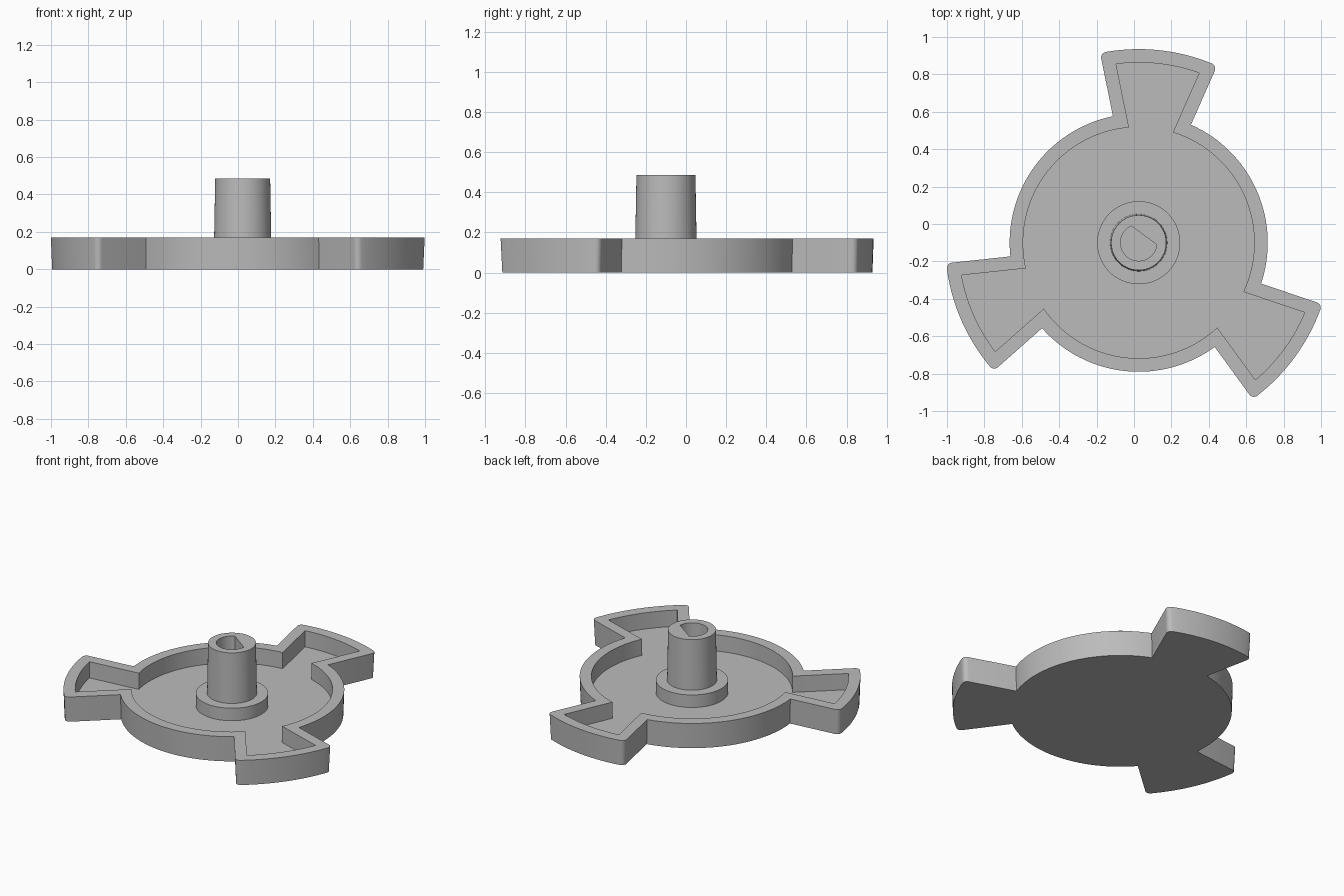
import bpy, bmesh
from math import sin, cos, asin, pi, radians
from mathutils import Vector

CENTRE = Vector((0.025, -0.10, 0))
LOBE_ANGLE = radians(83.8)      # direction of the first lobe
LOBE_HALF = radians(17.7)       # half of a lobe's sweep
HUB_R, LOBE_R = 0.69, 1.035
RIM_Z, FLOOR_Z, WALL = 0.17, 0.06, 0.072

if "Cube" in bpy.data.objects:
    bpy.data.objects.remove(bpy.data.objects["Cube"], do_unlink=True)

grey = bpy.data.materials.new("plain_grey")
grey.use_nodes = True
grey.diffuse_color = (0.5, 0.5, 0.5, 1)
grey.node_tree.nodes["Principled BSDF"].inputs["Base Color"].default_value = (0.5, 0.5, 0.5, 1)


def polar(r, a):
    return Vector((r * cos(a), r * sin(a), 0))


def arc(r, a0, a1, n, centre=Vector((0, 0, 0))):
    return [centre + polar(r, a0 + (a1 - a0) * i / n) for i in range(n + 1)]


def outline(inset, fillet):
    """Disc with three wedge lobes, moved inwards by inset, lobe corners rounded."""
    hub, tip = HUB_R - inset, LOBE_R - inset
    root = LOBE_HALF - asin(inset / hub)
    corner = LOBE_HALF - asin((inset + fillet) / (tip - fillet))
    pts = []
    for k in range(3):
        mid = LOBE_ANGLE + k * 2 * pi / 3
        c0, c1 = polar(tip - fillet, mid - corner), polar(tip - fillet, mid + corner)
        pts += arc(fillet, mid - LOBE_HALF - pi / 2, mid - corner, 6, c0)
        pts += arc(tip, mid - corner, mid + corner, 16)[1:-1]
        pts += arc(fillet, mid + corner, mid + LOBE_HALF + pi / 2, 6, c1)
        pts += arc(hub, mid + root, mid + 2 * pi / 3 - root, 36)
    return pts


def ring(radius):
    """Circle starting at the flat of the shaft hole; radius may depend on angle."""
    start = LOBE_ANGLE - pi / 6
    turn = [2 * pi * i / 96 for i in range(96)]
    return [polar(radius(t) if callable(radius) else radius, start + t) for t in turn]


def d_hole(t):
    return min(0.097, 0.0485 / cos(t)) if cos(t) > 0.01 else 0.097


def loft(name, loops, cap_start, cap_end):
    """Join matching (points, height) loops with quads and close the ends."""
    bm = bmesh.new()
    rows = [[bm.verts.new(p + CENTRE + Vector((0, 0, z))) for p in pts] for pts, z in loops]
    for a, b in zip(rows, rows[1:]):
        for i in range(len(a)):
            j = (i + 1) % len(a)
            bm.faces.new((a[i], a[j], b[j], b[i]))
    if cap_start:
        bm.faces.new(rows[0][::-1])
    if cap_end:
        bm.faces.new(rows[-1])
    mesh = bpy.data.meshes.new(name)
    bm.to_mesh(mesh)
    bm.free()
    mesh.materials.append(grey)
    obj = bpy.data.objects.new(name, mesh)
    bpy.context.collection.objects.link(obj)
    bpy.ops.object.select_all(action='DESELECT')
    obj.select_set(True)
    bpy.context.view_layer.objects.active = obj
    bpy.ops.object.shade_smooth_by_angle(angle=radians(30))
    return obj


# Tray: slightly tapered outer wall, flat rim, recessed floor
loft("lobed_tray", [
    (outline(0.006, 0.03), 0),
    (outline(0, 0.03), RIM_Z),
    (outline(WALL, 0.003), RIM_Z),
    (outline(WALL, 0.003), FLOOR_Z),
], True, True)

# Collar, tapered post and D-shaped shaft hole that ends on the tray floor
loft("collar_and_post", [
    (ring(0.222), FLOOR_Z),
    (ring(0.222), 0.145),
    (ring(0.153), 0.145),
    (ring(0.147), 0.485),
    (ring(d_hole), 0.485),
    (ring(d_hole), FLOOR_Z),
], False, False)
